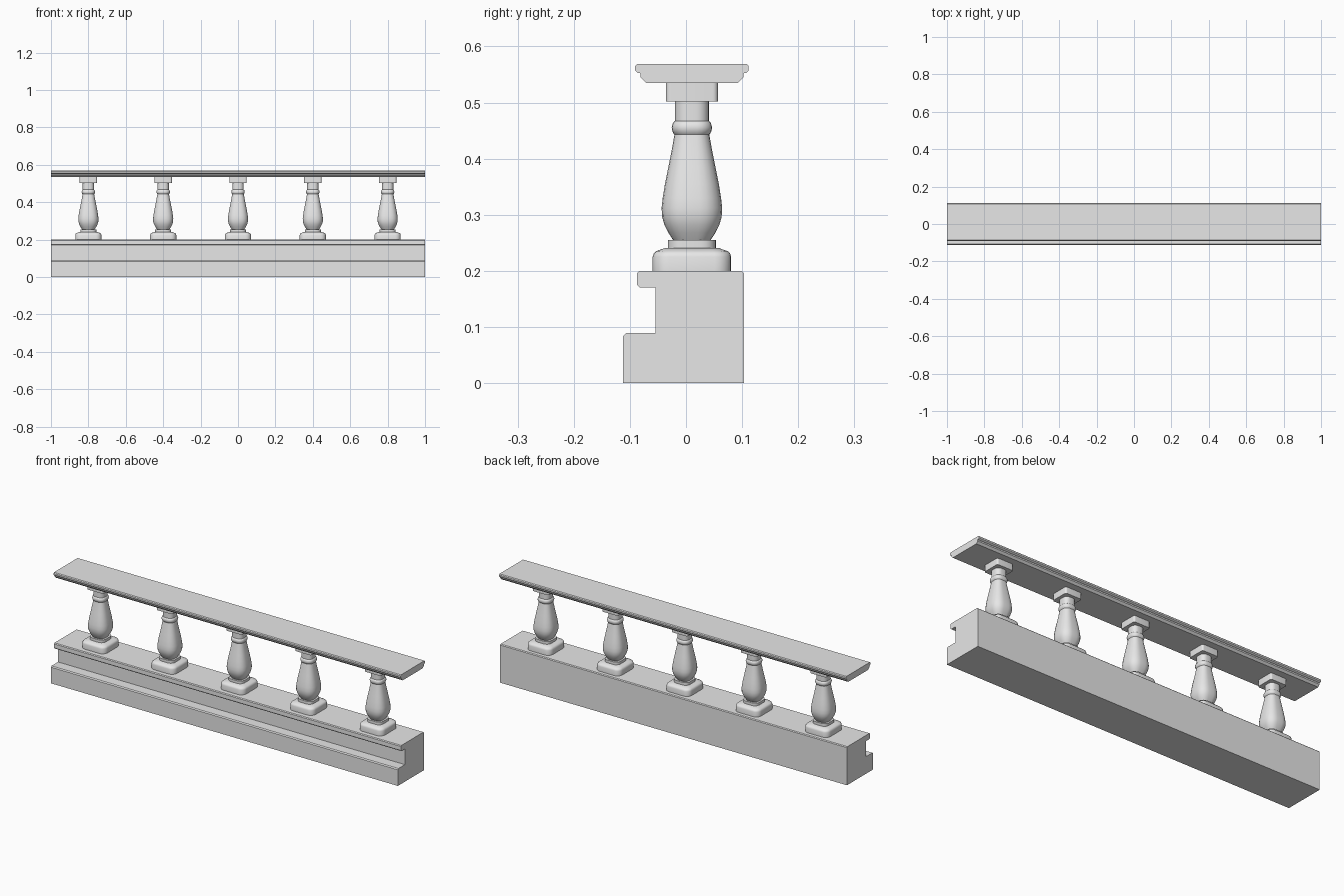
import bpy, bmesh, math

if "Cube" in bpy.data.objects:
    bpy.data.objects.remove(bpy.data.objects["Cube"])

stone = bpy.data.materials.new("pale_grey_stone")
stone.use_nodes = True
GREY = (0.8, 0.8, 0.8, 1)
stone.diffuse_color = GREY
stone.node_tree.nodes["Principled BSDF"].inputs["Base Color"].default_value = GREY

AXIS_Y = 0.0105


def finish(bm, name, angle=35):
    """Turn a bmesh into a smooth-shaded object."""
    bmesh.ops.recalc_face_normals(bm, faces=bm.faces)
    mesh = bpy.data.meshes.new(name)
    bm.to_mesh(mesh)
    bm.free()
    mesh.materials.append(stone)
    obj = bpy.data.objects.new(name, mesh)
    bpy.context.collection.objects.link(obj)
    bpy.ops.object.select_all(action="DESELECT")
    obj.select_set(True)
    bpy.context.view_layer.objects.active = obj
    bpy.ops.object.shade_smooth_by_angle(angle=math.radians(angle))
    return obj


def extrude_profile(name, profile):
    """Run a (y, z) profile along the whole length."""
    bm = bmesh.new()
    face = bm.faces.new([bm.verts.new((-1, y, z)) for y, z in profile])
    out = bmesh.ops.extrude_face_region(bm, geom=[face], use_keep_orig=True)
    for v in out["geom"]:
        if isinstance(v, bmesh.types.BMVert):
            v.co.x = 1
    return finish(bm, name)


def rounded_ring(bm, z, half, rounding, steps=6):
    """One square ring of vertices with rounded corners."""
    r = half * rounding
    ring = []
    for corner in range(4):
        mid = math.radians(45 + 90 * corner)
        cx = math.copysign(half - r, math.cos(mid))
        cy = math.copysign(half - r, math.sin(mid))
        for i in range(steps):
            a = math.radians(90) * (corner + i / (steps - 1))
            ring.append(bm.verts.new((cx + r * math.cos(a), cy + r * math.sin(a), z)))
    return ring


def loft(name, sections, rounding):
    """Stack rounded square sections given as (z, half width)."""
    bm = bmesh.new()
    rings = [rounded_ring(bm, z, h, rounding) for z, h in sections]
    n = len(rings[0])
    for low, high in zip(rings, rings[1:]):
        for i in range(n):
            j = (i + 1) % n
            bm.faces.new((low[i], low[j], high[j], high[i]))
    bm.faces.new(rings[0])
    bm.faces.new(rings[-1])
    return finish(bm, name)


# Stepped plinth with a projecting ledge
extrude_profile("plinth", [
    (-0.112, 0), (0.103, 0), (0.103, 0.196), (0.099, 0.2),
    (-0.083, 0.2), (-0.087, 0.196), (-0.087, 0.175), (-0.082, 0.17),
    (-0.054, 0.17), (-0.054, 0.089), (-0.107, 0.089), (-0.112, 0.084)])

# Handrail, a symmetric moulding
half_rail = [(0.082, 0.535), (0.092, 0.545), (0.092, 0.552), (0.097, 0.553),
             (0.101, 0.557), (0.101, 0.565), (0.097, 0.569)]
extrude_profile("handrail", [(AXIS_Y + y, z) for y, z in half_rail]
                + [(AXIS_Y - y, z) for y, z in reversed(half_rail)])

# One set of baluster parts
parts = [
    loft("baluster_foot", [(0.2, 0.07), (0.225, 0.07), (0.231, 0.068),
                           (0.235, 0.064), (0.241, 0.047)], 0.42),
    loft("baluster_fillet", [(0.238, 0.043), (0.255, 0.043)], 0.6),
    loft("baluster_body", [(0.254, 0.033), (0.268, 0.042), (0.282, 0.049),
                           (0.296, 0.053), (0.312, 0.054), (0.33, 0.052),
                           (0.355, 0.048), (0.385, 0.042), (0.415, 0.036),
                           (0.443, 0.031)], 0.74),
    loft("baluster_collar", [(0.442, 0.03), (0.445, 0.033), (0.45, 0.035),
                             (0.455, 0.036), (0.46, 0.035), (0.465, 0.033),
                             (0.467, 0.03)], 0.74),
    loft("baluster_neck", [(0.465, 0.0303), (0.504, 0.0303)], 0.74),
    loft("baluster_cap", [(0.502, 0.0465), (0.536, 0.0465)], 0.2),
]

# Repeat the balusters along the plinth
for part in parts:
    part.location = (-0.8, AXIS_Y, 0)
    for i in range(1, 5):
        copy = part.copy()
        copy.name = f"{part.name}_{i + 1}"
        copy.location.x = -0.8 + 0.4 * i
        bpy.context.collection.objects.link(copy)
